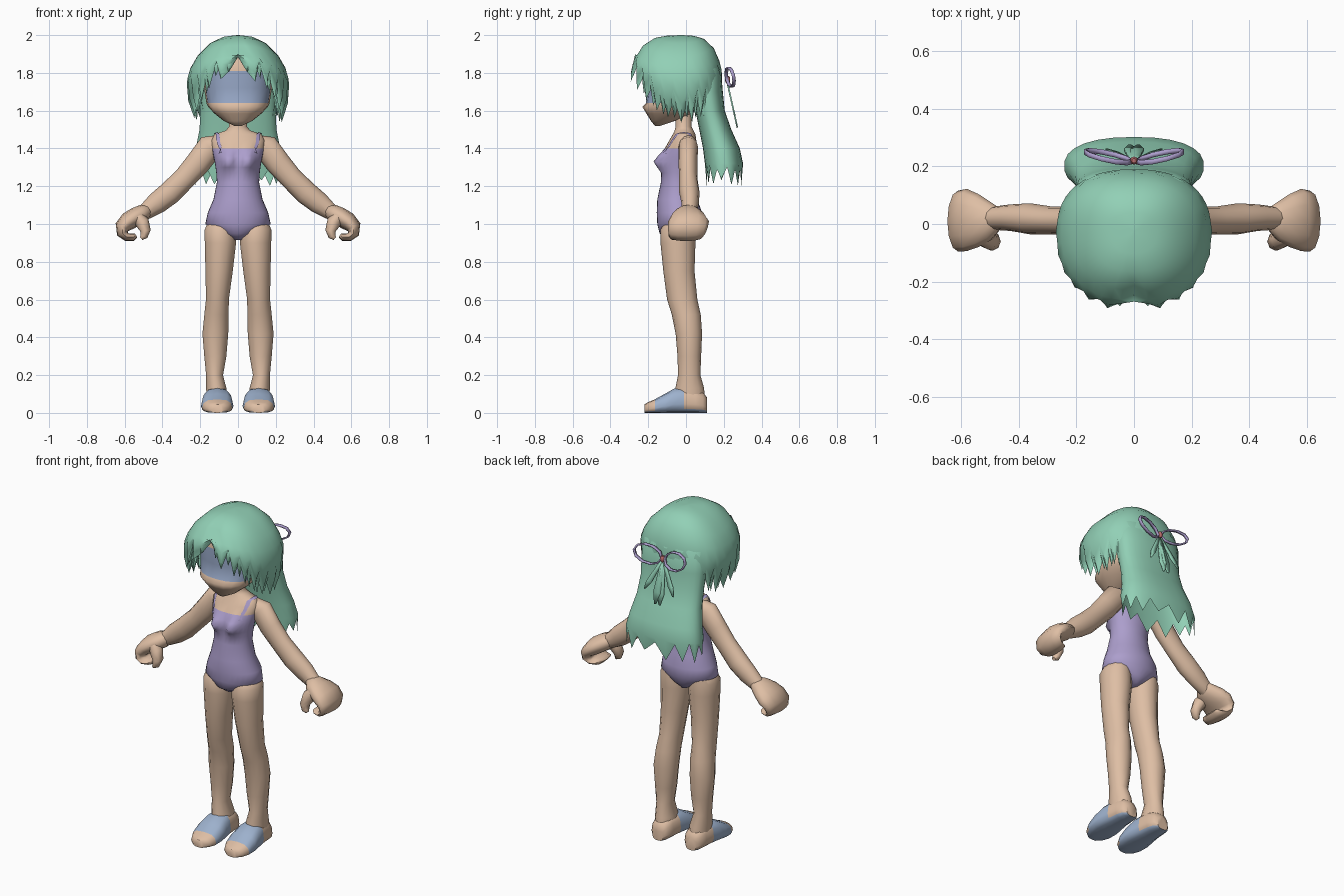
import bpy, bmesh, math, random
from mathutils import Vector

if "Cube" in bpy.data.objects:
    bpy.data.objects.remove(bpy.data.objects["Cube"])

random.seed(4)


def mat(name, r, g, b):
    m = bpy.data.materials.new(name)
    lin = [((c / 255 + 0.055) / 1.055) ** 2.4 for c in (r, g, b)]
    m.diffuse_color = (*lin, 1)
    m.use_nodes = True
    m.node_tree.nodes["Principled BSDF"].inputs["Base Color"].default_value = m.diffuse_color
    return m


SKIN = mat("skin", 222, 190, 164)
HAIR = mat("green_hair", 146, 208, 182)
SUIT = mat("lavender_suit", 172, 158, 204)
BLUE = mat("slate_blue", 158, 178, 206)
EYES = mat("eye_band_blue", 146, 162, 192)
KNOT = mat("knot_red", 190, 110, 110)


def make(name, rings, mats, rule=None, caps=(True, True), mirror=False, closed=True, angle=50):
    """Skin a list of point rings into one object."""
    bm = bmesh.new()
    rows = [[bm.verts.new(p) for p in r] for r in rings]
    n = len(rows[0])
    for a, b in zip(rows, rows[1:]):
        for i in range(n if closed else n - 1):
            j = (i + 1) % n
            bm.faces.new((a[i], a[j], b[j], b[i]))
    if caps[0]:
        bm.faces.new(rows[0][::-1])
    if caps[1]:
        bm.faces.new(rows[-1])
    bmesh.ops.remove_doubles(bm, verts=bm.verts, dist=1e-5)
    bmesh.ops.recalc_face_normals(bm, faces=bm.faces)
    bm.normal_update()
    if rule:
        for f in bm.faces:
            f.material_index = rule(f.calc_center_median(), f.normal)
    me = bpy.data.meshes.new(name)
    bm.to_mesh(me)
    bm.free()
    for m in mats:
        me.materials.append(m)
    ob = bpy.data.objects.new(name, me)
    bpy.context.collection.objects.link(ob)
    if mirror:
        ob.modifiers.new("mirror", 'MIRROR').use_mirror_merge = False
    bpy.context.view_layer.objects.active = ob
    ob.select_set(True)
    bpy.ops.object.shade_smooth_by_angle(angle=math.radians(angle))
    ob.select_set(False)
    return ob


def power(v, p):
    return math.copysign(abs(v) ** p, v)


def oval(z, yf, yb, rx, xc=0, n=20, p=1.0):
    """Horizontal oval, from front y to back y."""
    cy, ry = (yf + yb) / 2, (yb - yf) / 2
    ts = [2 * math.pi * i / n for i in range(n)]
    return [(xc + rx * power(math.sin(t), p), cy - ry * power(math.cos(t), p), z) for t in ts]


def limb(path, n=12):
    """Rings across a path of (x, y, z, thickness radius, y radius)."""
    rings = []
    for k, (x, y, z, ra, rb) in enumerate(path):
        a, b = path[max(k - 1, 0)], path[min(k + 1, len(path) - 1)]
        d = Vector((b[0] - a[0], 0, b[2] - a[2])).normalized()
        nrm = d.cross(Vector((0, 1, 0)))
        rings.append([Vector((x, y, z)) + Vector((0, 1, 0)) * rb * math.cos(t) + nrm * ra * math.sin(t)
                      for t in [2 * math.pi * i / n for i in range(n)]])
    return rings


def bust(p):
    """Push the front of the chest out in two soft bumps."""
    x, y, z = p
    if y < -.04:
        y -= .055 * math.exp(-((abs(x) - .055) / .036) ** 2 - ((z - 1.33) / .042) ** 2)
    return x, y, z


# torso with swimsuit and neck
make_torso = [[bust(p) for p in oval(*r, n=32)] for r in [
    (.915, -.09, .03, .025), (.95, -.14, .06, .10), (1.0, -.152, .08, .173), (1.06, -.155, .085, .16),
    (1.13, -.152, .06, .13), (1.22, -.133, .045, .112), (1.27, -.13, .045, .115), (1.30, -.128, .05, .119),
    (1.33, -.126, .052, .124), (1.36, -.123, .055, .13), (1.40, -.112, .055, .137), (1.44, -.09, .055, .142),
    (1.475, -.07, .05, .125), (1.495, -.06, .04, .065), (1.515, -.055, .03, .048), (1.6, -.055, .03, .045)]]
torso = make("torso", make_torso, [SUIT, SKIN], lambda c, n: int(c.z > 1.40), angle=70)

# shoulder straps laid onto the torso
strap = make("shoulder_strap", [[(x, -.03 - .11 * math.cos(t), 1.385 + .11 * math.sin(t)) for x in (.108, .138)]
                                for t in [math.pi * i / 16 for i in range(17)]],
             [SUIT], caps=(False, False), closed=False)
wrap = strap.modifiers.new("wrap", 'SHRINKWRAP')
wrap.target, wrap.offset, wrap.wrap_mode = torso, .006, 'ABOVE_SURFACE'
strap.modifiers.new("mirror", 'MIRROR')

# legs
make("leg", [oval(z, yf, yb, rx, xc, 14) for z, xc, rx, yf, yb in [
    (.06, .112, .055, -.06, .1), (.13, .115, .055, -.056, .096), (.2, .124, .046, -.042, .076),
    (.3, .12, .06, -.045, .08), (.42, .12, .07, -.055, .085), (.52, .114, .066, -.075, .078),
    (.6, .109, .062, -.1, .06), (.75, .1, .074, -.12, .045), (.9, .093, .085, -.135, .05),
    (.97, .095, .084, -.135, .05), (1.03, .09, .06, -.1, .04)]], [SKIN], mirror=True, angle=70)


# feet with slippers, sectioned along y
def foot_section(y, rx, h):
    ts = [2 * math.pi * i / 12 for i in range(12)]
    return [(.11 + rx * power(math.cos(t), .7), y,
             max(.0, h * .35 + (h * .65 if math.sin(t) > 0 else h * .35) * power(math.sin(t), .8))) for t in ts]


make("foot", [foot_section(*s) for s in [
    (-.22, .035, .045), (-.2, .062, .057), (-.165, .08, .072), (-.11, .086, .102), (-.06, .08, .13),
    (-.01, .07, .135), (.05, .064, .13), (.09, .056, .11), (.112, .035, .08)]],
    [SKIN, BLUE], lambda c, n: int(-.165 < c.y < -.02 or n.z < -.6 and c.z < .03), mirror=True)

# arms
make("arm", limb([(.08, .01, 1.43, .045, .045), (.15, .012, 1.405, .07, .052), (.21, .01, 1.325, .066, .05),
                  (.28, .012, 1.245, .06, .048), (.36, .018, 1.165, .062, .054), (.43, .022, 1.11, .058, .046),
                  (.49, .02, 1.065, .043, .04), (.54, .02, 1.035, .03, .035)]), [SKIN], mirror=True, angle=70)

# hands: curled palm with fingers, and thumb
make("hand", limb([(.46, .02, 1.085, .025, .03), (.5, .01, 1.06, .045, .068), (.54, .012, 1.04, .049, .092),
                   (.58, .014, 1.015, .049, .108), (.61, .01, .985, .042, .106), (.612, .005, .95, .03, .098),
                   (.588, 0, .93, .022, .088), (.555, 0, .93, .02, .075), (.54, 0, .94, .012, .06)]),
     [SKIN], mirror=True, angle=70)
make("thumb", limb([(.54, -.035, 1.05, .03, .035), (.508, -.05, 1.01, .038, .038), (.49, -.06, .965, .028, .032),
                    (.498, -.068, .935, .02, .024), (.512, -.07, .922, .009, .012)], 8), [SKIN], mirror=True)

# head with eye band
make("head", [oval(*r, p=.85) for r in [
    (1.52, -.165, -.135, .02), (1.545, -.185, -.06, .075), (1.585, -.21, .03, .125), (1.62, -.231, .08, .158),
    (1.64, -.212, .1, .167), (1.72, -.2, .13, .18), (1.81, -.2, .14, .18), (1.88, -.185, .13, .165),
    (1.94, -.13, .08, .11)]], [SKIN, EYES],
    lambda c, n: int(1.64 < c.z < 1.81 and n.y < -.05 and c.y < -.08), angle=80)


# hair cap with pointed fringe
def hem_height(a):
    pts = [(0, 1.76), (24, 1.755), (45, 1.65), (65, 1.575), (95, 1.54), (180, 1.6)]
    for (a0, z0), (a1, z1) in zip(pts, pts[1:]):
        if a <= a1:
            return z0 + (z1 - z0) * (a - a0) / (a1 - a0)


def hair_column(i, n, size, shift, lift):
    t = 2 * math.pi * i / n
    k = min(i, n - i)
    sx, sy = power(math.sin(t), .85), power(math.cos(t), .85)
    ry, back = (.255, 1) if sy > 0 else (.215, 1.25)
    side = math.sin(t) ** 2
    tip = (k + shift) % 2 == 0 and k > 0
    z_end = hem_height(360 * k / n) + lift + random.uniform(-.015, .015) + (0 if tip else .11)
    if k < 2:
        z_end = (1.89, 1.81)[k]
    flare = (.86 if k == 0 else 1.12 if tip else .98) if sy > -.2 else 1
    col = []
    for f, front_drop, side_drop in [(.02, 0, 0), (.3, .003, .01), (.55, .015, .043), (.8, .055, .11), (.94, .11, .175)]:
        dent = .92 if k == 0 and f > .7 else 1
        col.append((f * dent, 2 - front_drop * back * (1 - side) - side_drop * side))
    z0 = max(col[-1][1], z_end + .01)
    for g, w in [(.3, 1.0), (.65, 1 - .04 * side), (1, .98 - .15 * side)]:
        col.append((w * (1 + (flare - 1) * g * (1 - .7 * side)), z0 + (z_end - z0) * g))
    return [(.268 * size * f * sx, -.025 - ry * size * f * sy, z - (1 - size) * .1) for f, z in col]


for name, size, shift, lift in (("hair_cap", 1.0, 0, 0), ("inner_hair", .94, 1, .02)):
    cols = [hair_column(i, 48, size, shift, lift) for i in range(48)]
    make(name, list(zip(*cols)), [HAIR], caps=(True, False), angle=60)

# long back hair with jagged hem
rings = [oval(*r, n=26, p=.85) for r in [
    (1.89, 0, .13, .13), (1.82, 0, .185, .2), (1.7, .03, .195, .205), (1.6, .05, .205, .2), (1.5, .07, .24, .205),
    (1.4, .09, .285, .225), (1.32, .1, .302, .243), (1.26, .11, .295, .24)]]
rings[-1] = [(x, y, z + (.045 if i % 2 else -.04) + random.uniform(-.02, .02))
             for i, (x, y, z) in enumerate(rings[-1])]
make("back_hair", rings, [HAIR], caps=(True, False), angle=60)

# ribbon bow: loops, tails and knot
loop = []
for i in range(11):
    t = 2 * math.pi * i / 10
    x = .01 + .08 * (1 - math.cos(t))
    up = .012 * (1 - math.cos(t)) + .05 * math.sin(t)
    loop.append([(x, .205 + .25 * x - .25 * up, 1.765 + up), (x, .223 + .25 * x - .25 * up, 1.765 + up)])
strips = [("bow_loop", loop, SUIT)]
for k, (x, y, z, w) in enumerate([(.095, .258, 1.575, .017), (.015, .272, 1.51, .024)]):
    strips.append(("bow_tail_%d" % (k + 1), [
        [(x * g - w * s, .215 + (y - .215) * g, 1.765 + (z - 1.765) * g),
         (x * g + w * s, .215 + (y - .215) * g, 1.765 + (z - 1.765) * g)]
        for g, s in ((0, .3), (.35, .7), (.75, 1), (1, .2))], HAIR))
for name, strip, m in strips:
    ob = make(name, strip, [m], caps=(False, False), closed=False, mirror=True)
    solid = ob.modifiers.new("thickness", 'SOLIDIFY')
    solid.thickness, solid.offset = .008, 0
make("bow_knot", [oval(z, .22 - r, .22 + r, r, n=8) for z, r in ((1.747, .008), (1.757, .014), (1.773, .014),
                                                                 (1.783, .008))], [KNOT])
